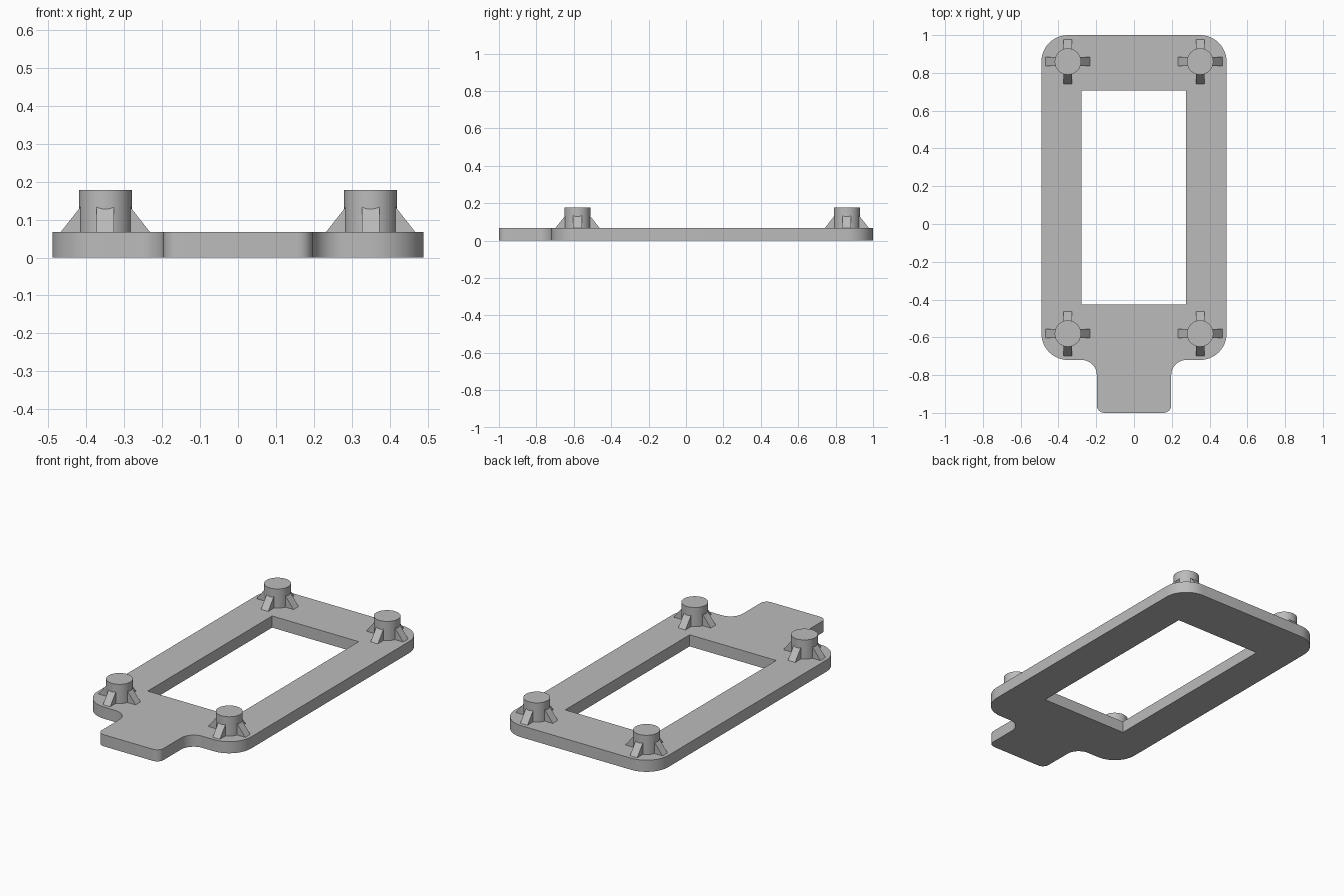
import bpy, bmesh
from math import sin, cos, pi, radians
from mathutils import Matrix

if "Cube" in bpy.data.objects:
    bpy.data.objects.remove(bpy.data.objects["Cube"], do_unlink=True)

grey = bpy.data.materials.new("plain grey")
grey.use_nodes = True
grey.diffuse_color = (0.5, 0.5, 0.5, 1)
grey.node_tree.nodes["Principled BSDF"].inputs["Base Color"].default_value = (0.5, 0.5, 0.5, 1)

THICK = 0.067
PEG_X, PEG_BACK, PEG_FRONT = 0.35, 0.86, -0.58
PEG_R, PEG_TOP = 0.07, 0.178


def finish(name, bm):
    bmesh.ops.recalc_face_normals(bm, faces=bm.faces)
    mesh = bpy.data.meshes.new(name)
    bm.to_mesh(mesh)
    bm.free()
    mesh.materials.append(grey)
    obj = bpy.data.objects.new(name, mesh)
    bpy.context.collection.objects.link(obj)
    bpy.ops.object.select_all(action='DESELECT')
    obj.select_set(True)
    bpy.context.view_layer.objects.active = obj
    bpy.ops.object.shade_smooth_by_angle(angle=radians(30))
    return obj


def arc(cx, cy, r, start, end, steps=12):
    angles = [radians(start + (end - start) * i / steps) for i in range(steps + 1)]
    return [(cx + r * cos(a), cy + r * sin(a)) for a in angles]


def extrude_outline(bm, loops, height):
    # Fill closed loops (inner loops become holes) and raise them to a solid
    edges = []
    for loop in loops:
        vs = [bm.verts.new((x, y, 0)) for x, y in loop]
        edges += [bm.edges.new((v, vs[i - 1])) for i, v in enumerate(vs)]
    bmesh.ops.triangle_fill(bm, edges=edges, use_beauty=True, normal=(0, 0, 1))
    top = bmesh.ops.extrude_face_region(bm, geom=bm.faces[:])["geom"]
    bmesh.ops.translate(bm, vec=(0, 0, height),
                        verts=[g for g in top if isinstance(g, bmesh.types.BMVert)])


# Frame plate: right half of the outline, mirrored, with a window
half = (arc(0.157, -0.96, 0.04, -90, 0, 6)
        + arc(0.277, -0.80, 0.08, 180, 90)
        + arc(PEG_X, PEG_FRONT, 0.14, -90, 0)
        + arc(PEG_X, PEG_BACK, 0.14, 0, 90))
outline = half + [(-x, y) for x, y in reversed(half)]
window = [(-0.278, -0.426), (0.275, -0.426), (0.275, 0.708), (-0.278, 0.708)]
bm = bmesh.new()
extrude_outline(bm, [outline, window], THICK)
finish("frame_plate", bm)


# Pegs, each braced by four sloping ribs
def add_peg(label, x, y):
    bm = bmesh.new()
    bmesh.ops.create_cone(bm, cap_ends=True, segments=48, radius1=PEG_R, radius2=PEG_R,
                          depth=PEG_TOP - THICK,
                          matrix=Matrix.Translation((x, y, (PEG_TOP + THICK) / 2)))
    finish(label + "_peg", bm)

    bm = bmesh.new()
    profile = [(0.05, THICK), (0.118, THICK), (0.066, 0.133), (0.05, 0.133)]
    for k in range(4):
        turn = Matrix.Translation((x, y, 0)) @ Matrix.Rotation(k * pi / 2, 4, 'Z')
        sides = []
        for w in (-0.023, 0.023):
            sides.append([bm.verts.new(turn @ Matrix.Translation((r, w, z)).to_translation())
                          for r, z in profile])
        a, b = sides
        bm.faces.new(a)
        bm.faces.new(b)
        for i in range(4):
            bm.faces.new((a[i - 1], a[i], b[i], b[i - 1]))
    finish(label + "_peg_ribs", bm)


for side, sx in (("left", 1), ("right", -1)):
    for end, y in (("front", PEG_FRONT), ("back", PEG_BACK)):
        add_peg(end + "_" + side, sx * PEG_X, y)
